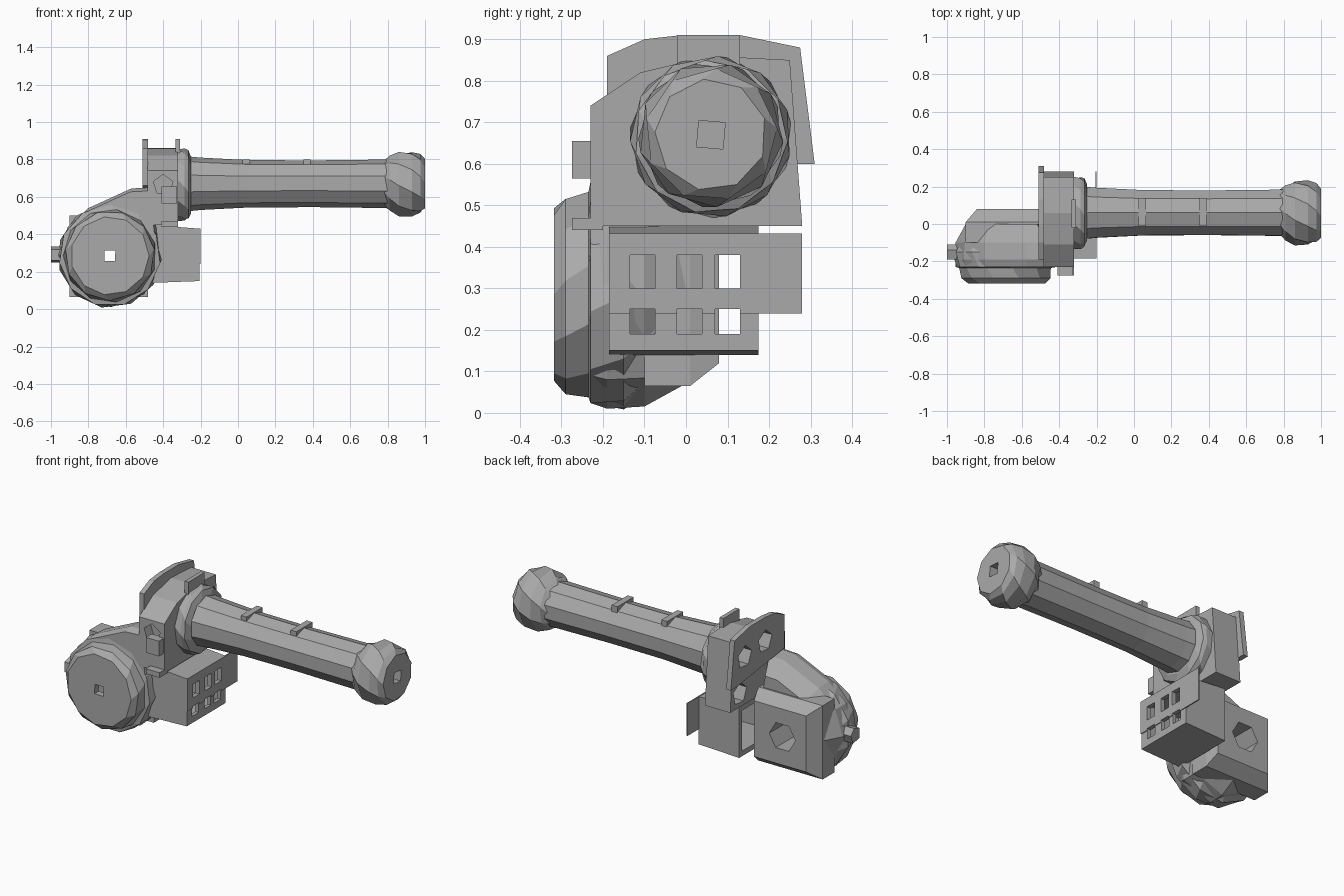
import bpy, bmesh, math
from mathutils import Vector

if "Cube" in bpy.data.objects:
    bpy.data.objects.remove(bpy.data.objects["Cube"], do_unlink=True)

grey = bpy.data.materials.new("machine grey")
GREY = (0.4, 0.4, 0.4, 1)
grey.diffuse_color = GREY
grey.use_nodes = True
grey.node_tree.nodes["Principled BSDF"].inputs["Base Color"].default_value = GREY


def loft(name, rings):
    """Skin a list of equal-sized point rings and cap both ends."""
    bm = bmesh.new()
    loops = [[bm.verts.new(p) for p in ring] for ring in rings]
    n = len(loops[0])
    for a, b in zip(loops, loops[1:]):
        for i in range(n):
            j = (i + 1) % n
            bm.faces.new((a[i], a[j], b[j], b[i]))
    bm.faces.new(loops[0])
    bm.faces.new(loops[-1])
    bmesh.ops.recalc_face_normals(bm, faces=bm.faces)
    mesh = bpy.data.meshes.new(name)
    bm.to_mesh(mesh)
    bm.free()
    mesh.materials.append(grey)
    obj = bpy.data.objects.new(name, mesh)
    bpy.context.collection.objects.link(obj)
    return obj


def place(axis, t, u, v):
    return Vector((t, u, v)) if axis == "x" else Vector((u, t, v))


def turned(name, axis, centre, profile, sides, twist=0.0, start=0.0):
    """Facetted lathe; profile holds (position along axis, radius)."""
    rings = []
    for k, (t, r) in enumerate(profile):
        angles = [start + twist * k + 2 * math.pi * i / sides for i in range(sides)]
        rings.append([place(axis, t, centre[0] + r * math.cos(a),
                            centre[1] + r * math.sin(a)) for a in angles])
    return loft(name, rings)


def plate(name, axis, outline, t0, t1):
    return loft(name, [[place(axis, t, u, v) for u, v in outline] for t in (t0, t1)])


def box(name, x0, x1, y0, y1, z0, z1):
    return plate(name, "x", [(y0, z0), (y1, z0), (y1, z1), (y0, z1)], x0, x1)


def cut(obj, *cutters):
    for c in cutters:
        c.hide_render = True
        c.hide_set(True)
        c.display_type = "WIRE"
        mod = obj.modifiers.new("opening", "BOOLEAN")
        mod.operation = "DIFFERENCE"
        mod.solver = "EXACT"
        mod.object = c
    # Bake the openings, then discard the cutters
    bpy.context.view_layer.update()
    graph = bpy.context.evaluated_depsgraph_get()
    mesh = bpy.data.meshes.new_from_object(obj.evaluated_get(graph))
    obj.modifiers.clear()
    obj.data = mesh
    for c in cutters:
        bpy.data.objects.remove(c, do_unlink=True)


def hole(axis, centre, r, t0, t1, sides, start=0.0):
    return turned("cutter", axis, centre, [(t0, r), (t1, r)], sides, start=start)


# Long arm tube with its flange, end collar and top ribs
TUBE = (0.06, 0.67)
turned("arm_tube", "x", TUBE, [(-0.3, 0.15), (-0.2, 0.14), (0.05, 0.127),
                               (0.4, 0.125), (0.82, 0.13)], 10, start=0.3)
turned("arm_flange", "x", (0.06, 0.665), [(-0.34, 0.17), (-0.32, 0.195), (-0.285, 0.195),
                                          (-0.265, 0.185), (-0.25, 0.15)], 11, twist=0.17)
collar = turned("end_collar", "x", (0.06, 0.67),
                [(0.78, 0.125), (0.81, 0.15), (0.86, 0.175), (0.93, 0.175),
                 (0.975, 0.16), (1.0, 0.135)], 9, twist=0.2)
cut(collar, hole("x", (0.06, 0.67), 0.045, 0.9, 1.1, 4, 0.7))
for i, x in enumerate((0.025, 0.35)):
    box(f"tube_rib_{i + 1}", x, x + 0.038, -0.01, 0.14, 0.755, 0.80)

# Shoulder block with a shaped back plate
shoulder = plate("shoulder_block", "x",
                 [(-0.23, 0.45), (0.28, 0.45), (0.25, 0.85), (0.06, 0.86),
                  (-0.11, 0.82), (-0.23, 0.74)], -0.485, -0.32)
back = plate("shoulder_back_plate", "x",
             [(-0.19, 0.66), (0.26, 0.6), (0.31, 0.6), (0.275, 0.88), (0.13, 0.91),
              (-0.01, 0.91), (-0.1, 0.9), (-0.19, 0.86)], -0.51, -0.48)
cut(shoulder, *[hole("x", c, 0.065, -0.6, -0.38, 5, 0.4)
                for c in ((0.18, 0.75), (-0.01, 0.77), (0.19, 0.53))],
    hole("y", (-0.4, 0.665), 0.055, -0.3, -0.17, 5, 1.57))
cut(back, *[hole("x", c, 0.065, -0.6, -0.4, 5, 0.4)
            for c in ((0.18, 0.75), (-0.01, 0.77))])
box("shoulder_fin", -0.335, -0.31, -0.02, 0.13, 0.82, 0.91)
box("shoulder_foot", -0.41, -0.32, -0.275, -0.2, 0.44, 0.47)
box("shoulder_lug", -0.41, -0.325, -0.275, -0.22, 0.565, 0.655)

# Round drum with a flat front cap
DRUM = (-0.685, 0.285)
drum = turned("drum", "y", DRUM, [(-0.318, 0.21), (-0.29, 0.24), (-0.235, 0.25),
                                  (-0.23, 0.272), (-0.15, 0.28), (-0.09, 0.24),
                                  (-0.04, 0.22)], 11, twist=0.14)
# Scroll housing that sweeps from the drum up to the shoulder
scroll = loft("scroll_housing", [
    [place("y", t, DRUM[0] + s * (u - DRUM[0]), DRUM[1] + s * (v - DRUM[1]))
     for u, v in ((-0.96, 0.29), (-0.91, 0.44), (-0.8, 0.54), (-0.57, 0.645),
                  (-0.47, 0.65), (-0.44, 0.46), (-0.42, 0.28), (-0.5, 0.08),
                  (-0.68, 0.01), (-0.88, 0.1))]
    for t, s in ((-0.23, 0.95), (-0.19, 1.0), (-0.1, 0.98), (0.0, 0.78))])
plate("side_stub", "x", [(-0.19, 0.26), (-0.13, 0.25), (-0.11, 0.3),
                         (-0.14, 0.335), (-0.19, 0.32)], -1.0, -0.93)

# Chamfered gearbox behind the drum
def rect(x0, x1, z0, z1, y):
    return [(x0, y, z0), (x1, y, z0), (x1, y, z1), (x0, y, z1)]


gearbox = loft("rear_gearbox", [rect(-0.9, -0.48, 0.065, 0.5, -0.1),
                                rect(-0.9, -0.48, 0.065, 0.5, 0.01),
                                rect(-0.84, -0.5, 0.12, 0.45, 0.08)])
for part in (drum, scroll, gearbox):
    cut(part, hole("y", DRUM, 0.085, -0.28, 0.2, 6), hole("y", DRUM, 0.04, -0.4, 0.2, 4, 0.75))

# Hollow side box with six windows and an open inner end
side_box = plate("side_box", "y", [(-0.47, 0.14), (-0.205, 0.15), (-0.205, 0.43),
                                   (-0.47, 0.45)], -0.185, 0.175)
face = box("window_plate", -0.207, -0.2, -0.185, 0.28, 0.24, 0.432)
windows = [(y, z, h) for y in (-0.135, -0.022, 0.07)
           for z, h in ((0.30, 0.08), (0.19, 0.06))]


def window_cutters():
    return [box("cutter", -0.25, -0.15, y, y + 0.06, z, z + h) for y, z, h in windows]


cut(side_box, box("cutter", -0.6, -0.225, -0.16, 0.15, 0.17, 0.41), *window_cutters())
cut(face, *window_cutters())
